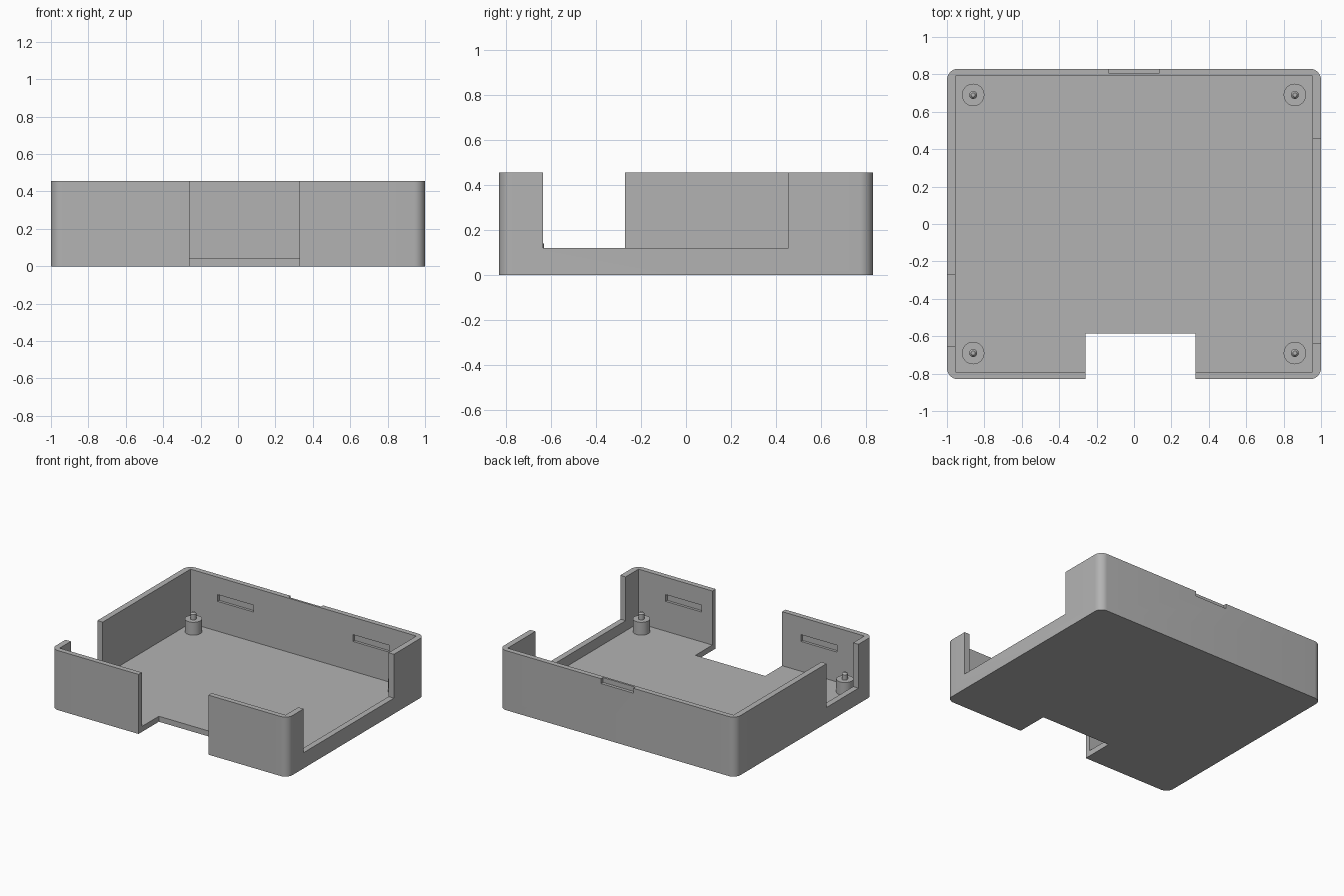
import bpy, bmesh, math

if "Cube" in bpy.data.objects:
    bpy.data.objects.remove(bpy.data.objects["Cube"], do_unlink=True)

W, D, H = 1.0, 0.83, 0.455      # half width, half depth, height
WALL, FLOOR = 0.045, 0.042

grey = bpy.data.materials.new("plain_grey")
grey.use_nodes = True
color = (0.45, 0.45, 0.45, 1)
grey.diffuse_color = color
grey.node_tree.nodes["Principled BSDF"].inputs["Base Color"].default_value = color


def add_object(name, bm):
    mesh = bpy.data.meshes.new(name)
    bm.to_mesh(mesh)
    bm.free()
    mesh.materials.append(grey)
    obj = bpy.data.objects.new(name, mesh)
    bpy.context.collection.objects.link(obj)
    return obj


def select(obj):
    bpy.ops.object.select_all(action='DESELECT')
    obj.select_set(True)
    bpy.context.view_layer.objects.active = obj


def box(name, xs, ys, zs, corner=0):
    """Box between limits, with optional rounded upright corners."""
    bm = bmesh.new()
    bmesh.ops.create_cube(bm, size=1)
    for v in bm.verts:
        v.co = [lim[1] if c > 0 else lim[0] for c, lim in zip(v.co, (xs, ys, zs))]
    if corner:
        upright = [e for e in bm.edges
                   if abs(e.verts[0].co.z - e.verts[1].co.z) > 0.01]
        bmesh.ops.bevel(bm, geom=upright, offset=corner, segments=8,
                        profile=0.5, affect='EDGES')
    return add_object(name, bm)


def cut(target, xs, ys, zs):
    cutter = box("cutter", xs, ys, zs)
    cutter.hide_render = True
    mod = target.modifiers.new("cut", 'BOOLEAN')
    mod.operation = 'DIFFERENCE'
    mod.solver = 'EXACT'
    mod.object = cutter
    select(target)
    bpy.ops.object.modifier_apply(modifier=mod.name)
    bpy.data.objects.remove(cutter, do_unlink=True)


# Open tray
tray = box("tray", (-W, W), (-D, D), (0, H), corner=0.06)
ix, iy = W - WALL, D - WALL + 0.005
cut(tray, (-ix, ix), (-iy, iy), (FLOOR, 1))

# Front opening through wall and floor
cut(tray, (-0.26, 0.33), (-1, -0.585), (-1, 1))

# Side wall openings
cut(tray, (0.9, 1.2), (-0.635, 0.455), (0.12, 1))
cut(tray, (-1.2, -0.9), (-0.655, -0.27), (0.12, 1))

# Shallow latch slots inside the front and back walls
for sx in (-1, 1):
    for sy in (-1, 1):
        cut(tray, sorted((sx * 0.42, sx * 0.725)),
            sorted((sy * 0.7, sy * (iy + 0.02))), (0.27, 0.322))

# Pry notch in the outer top edge of the back wall
cut(tray, (-0.137, 0.137), (0.806, 1), (H - 0.037, 1))

select(tray)
bpy.ops.object.shade_smooth_by_angle(angle=math.radians(30))


# Standoff with a tapered locating pin, turned from a profile
def standoff(name, x, y):
    profile = [(0, 0.03), (0.06, 0.03), (0.06, 0.14), (0.021, 0.14),
               (0.021, 0.18), (0.011, 0.192), (0, 0.192)]
    bm = bmesh.new()
    verts = [bm.verts.new((r, 0, z)) for r, z in profile]
    edges = [bm.edges.new(pair) for pair in zip(verts, verts[1:])]
    bmesh.ops.spin(bm, geom=verts + edges, cent=(0, 0, 0), axis=(0, 0, 1),
                   angle=math.tau, steps=32, use_merge=True)
    bmesh.ops.remove_doubles(bm, verts=bm.verts, dist=0.0005)
    bmesh.ops.recalc_face_normals(bm, faces=bm.faces)
    obj = add_object(name, bm)
    obj.location = (x, y, 0)
    select(obj)
    bpy.ops.object.shade_smooth_by_angle(angle=math.radians(30))


for side, sx in (("left", 1), ("right", -1)):
    for end, sy in (("front", -1), ("back", 1)):
        standoff(f"{end}_{side}_standoff", sx * 0.86, sy * 0.69)
